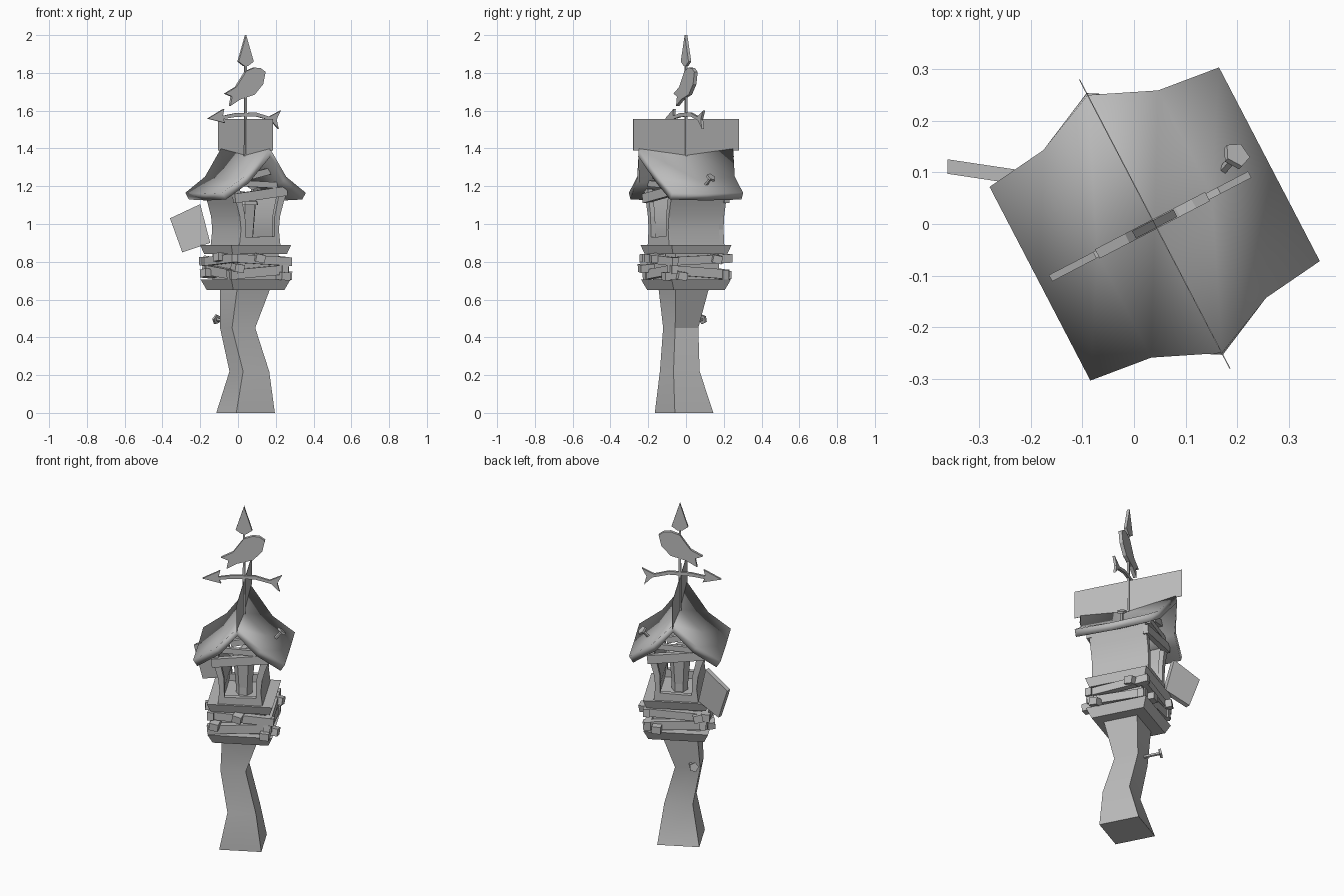
import bpy, bmesh, math, random
from mathutils import Vector, Matrix

cube = bpy.data.objects.get("Cube")
if cube:
    bpy.data.objects.remove(cube, do_unlink=True)
random.seed(4)

GREY = (0.5, 0.5, 0.5, 1)
grey = bpy.data.materials.new("plain_grey")
grey.use_nodes = True
grey.diffuse_color = GREY
grey.node_tree.nodes["Principled BSDF"].inputs["Base Color"].default_value = GREY

# The tower is turned on its base; parts are laid out in its own frame
FRAME = Matrix.Translation((0.04, 0, 0)) @ Matrix.Rotation(math.radians(27.5), 4, 'Z')


def make(name, verts, faces, smooth=False, closed=True):
    bm = bmesh.new()
    vs = [bm.verts.new(FRAME @ Vector(v)) for v in verts]
    for f in faces:
        bm.faces.new([vs[i] for i in f])
    if closed:
        bmesh.ops.recalc_face_normals(bm, faces=bm.faces)
    mesh = bpy.data.meshes.new(name)
    bm.to_mesh(mesh)
    bm.free()
    mesh.materials.append(grey)
    ob = bpy.data.objects.new(name, mesh)
    bpy.context.collection.objects.link(ob)
    if smooth:
        bpy.ops.object.select_all(action='DESELECT')
        ob.select_set(True)
        bpy.context.view_layer.objects.active = ob
        bpy.ops.object.shade_smooth_by_angle(angle=math.radians(30))
    return ob


def loft(name, rings, smooth=False):
    n = len(rings[0])
    verts = [p for r in rings for p in r]
    faces = [list(range(n)), list(range(len(verts) - n, len(verts)))]
    for k in range(len(rings) - 1):
        for i in range(n):
            j = (i + 1) % n
            faces.append([k * n + i, k * n + j, (k + 1) * n + j, (k + 1) * n + i])
    return make(name, verts, faces, smooth)


def prism(name, pts, y0, y1, smooth=False):
    return loft(name, [[(x, y, z) for x, z in pts] for y in (y0, y1)], smooth)


def square(a, z, cx=0, cy=0):
    return [(cx + sx * a, cy + sy * a, z) for sx, sy in ((-1, -1), (1, -1), (1, 1), (-1, 1))]


def bar(name, p, q, w, h, roll=0):
    p, q = Vector(p), Vector(q)
    d = (q - p).normalized()
    side = Matrix.Rotation(roll, 3, d) @ d.cross(Vector((0, 0, 1))).normalized()
    up = side.cross(d)
    offs = [side * (sx * w / 2) + up * (sz * h / 2) for sx, sz in ((-1, -1), (1, -1), (1, 1), (-1, 1))]
    return loft(name, [[p + o for o in offs], [q + o for o in offs]])


def to_local(x, y, z):
    return FRAME.inverted() @ Vector((x, y, z))


# Crooked trunk
trunk = []
for z, a, cx, cy in ((0, .115, .04, -.01), (.22, .078, .06, -.033),
                     (.45, .069, -.002, -.028), (.66, .099, .038, -.012)):
    c = to_local(cx, cy, z)
    trunk.append(square(a, z, c.x, c.y))
loft("trunk", trunk, smooth=True)

# Platform: two tapered slabs with a stack of crooked planks between
loft("lower_slab", [square(.152, .65), square(.176, .705)])
loft("upper_slab", [square(.162, .84), square(.179, .89)])
loft("platform_core", [square(.13, .70), square(.13, .845)])
tilts = ((.015, -.01), (-.012, .008), (.014, -.008), (-.014, .01))
blocks = (((-.13, .77), (0, .825), (.14, .725)), ((-.11, .73), (.1, .82)),
          ((-.1, .73), (.11, .8)), ((-.11, .735), (.04, .82)))
for k in range(4):
    turn = Matrix.Rotation(k * math.pi / 2, 3, 'Z')
    low, high = tilts[k]
    bar("lower_plank", turn @ Vector((-.18, -.145, .745 - low)),
        turn @ Vector((.17, -.155, .745 + low)), .035, .05)
    bar("upper_plank", turn @ Vector((-.17, -.155, .81 - high)),
        turn @ Vector((.185, -.16, .81 + high)), .035, .045)
    for t, z in blocks[k]:
        s = random.uniform(-.02, .02)
        bar("plank_end", turn @ Vector((t, -.13, z)),
            turn @ Vector((t + s, -.205, z + s / 2)), .05, .042, s * 12)

# Flared side walls
for s in (-1, 1):
    outer = [(.122, .89), (.113, .97), (.12, 1.04), (.14, 1.11), (.168, 1.185)]
    inner = [(x - .022, z) for x, z in reversed(outer)]
    prism("side_wall", [(s * x, z) for x, z in outer + inner], -.155, .155, True)

# Open gable ends: posts, sill, crooked beam and loose boards
for e in (-1, 1):
    y0, y1 = e * .138, e * .165
    for s in (-1, 1):
        post = [(.122, .89), (.113, .97), (.12, 1.04), (.14, 1.11), (.168, 1.185),
                (.12, 1.185), (.088, 1.04), (.085, .89)]
        prism("corner_post", [(s * x, z) for x, z in post], y0, y1)
    prism("sill", [(-.1, .89), (.1, .89), (.09, .935), (-.09, .93)], y0, y1)
    y = e * .165
    bar("gable_beam", (e * .155, y, 1.135), (-e * .155, y, 1.175), .03, .05)
    bar("gable_board", (e * .105, y, 1.215), (-e * .1, y, 1.205), .022, .032)
    bar("gable_peak_board", (e * .05, y, 1.255), (-e * .055, y, 1.28), .022, .035)

# Lantern inside the house
def hexagon(r, z):
    return [(r * math.cos(i * math.pi / 3), r * math.sin(i * math.pi / 3), z) for i in range(6)]


loft("lantern_body", [hexagon(.045, .89), hexagon(.045, .935), hexagon(.06, 1.1)])
loft("lantern_cap", [hexagon(.075, 1.1), hexagon(.07, 1.12), hexagon(.02, 1.16)])

# Loose shutter hanging from the back corner
panel = [(-.36, 1.03), (-.20, 1.105), (-.147, .90), (-.295, .85)]
loft("loose_shutter", [[to_local(x, .067 - .15 * x + d - .01, z) for x, z in panel]
                       for d in (-.014, .014)])

# Sagging roof with flared eaves
cols = [(-.25, .211, 1.165, 1.16), (-.125, .226, 1.25, 1.235), (0, .281, 1.40, 1.365),
        (.125, .226, 1.25, 1.235), (.25, .211, 1.165, 1.16)]
verts = []
for x, half, z_end, z_mid in cols:
    verts += [(x, -half, z_end), (x, 0, z_mid), (x, half, z_end)]
faces = [[i * 3 + j, i * 3 + j + 3, i * 3 + j + 4, i * 3 + j + 1] for i in range(4) for j in range(2)]
roof = make("roof", verts, faces, smooth=True, closed=False)
solid = roof.modifiers.new("thickness", 'SOLIDIFY')
solid.thickness = .042
solid.offset = -1

# Thin board standing on the ridge
prism("ridge_board", [(-.001, 1.39), (.001, 1.39), (.001, 1.555), (-.001, 1.555)], -.315, .315)
prism("ridge_board_foot", [(-.001, 1.355), (.001, 1.355), (.001, 1.395), (-.001, 1.395)], -.26, .26)

# Weather vane
prism("vane_rod", [(-.008, 1.36), (.008, 1.36), (.005, 1.86), (-.005, 1.86)], -.006, .006)
prism("vane_spearhead", [(0, 2), (.045, 1.86), (.012, 1.837), (-.012, 1.837), (-.045, 1.86)], -.008, .008)
prism("vane_bird", [(-.125, 1.69), (-.06, 1.725), (0, 1.81), (.05, 1.828), (.085, 1.825),
                    (.115, 1.805), (.1, 1.74), (.05, 1.685), (-.035, 1.66), (-.095, 1.625),
                    (-.085, 1.675)], -.01, .01)
prism("vane_arrow_shaft", [(-.14, 1.555), (-.06, 1.567), (.06, 1.57), (.15, 1.548),
                           (.195, 1.503), (.182, 1.553), (.207, 1.6), (.14, 1.568),
                           (.06, 1.59), (-.06, 1.587), (-.14, 1.572)], -.007, .007)
prism("vane_arrow_head", [(-.227, 1.558), (-.13, 1.61), (-.14, 1.565), (-.125, 1.535)], -.007, .007)


# Nails in the roof and trunk
def nail(name, base, head):
    base, head = to_local(*base), to_local(*head)
    rot = (head - base).to_track_quat('Z', 'Y')
    length = (head - base).length
    rings = []
    for r, h in ((.009, 0), (.009, length - .012), (.027, length - .012), (.027, length)):
        rings.append([base + rot @ Vector((r * math.cos(i * math.tau / 5),
                                           r * math.sin(i * math.tau / 5), h)) for i in range(5)])
    loft(name, rings)


nail("roof_nail", (.16, .09, 1.185), (.2, .135, 1.25))
nail("trunk_nail", (-.03, .01, .47), (-.118, .092, .497))
